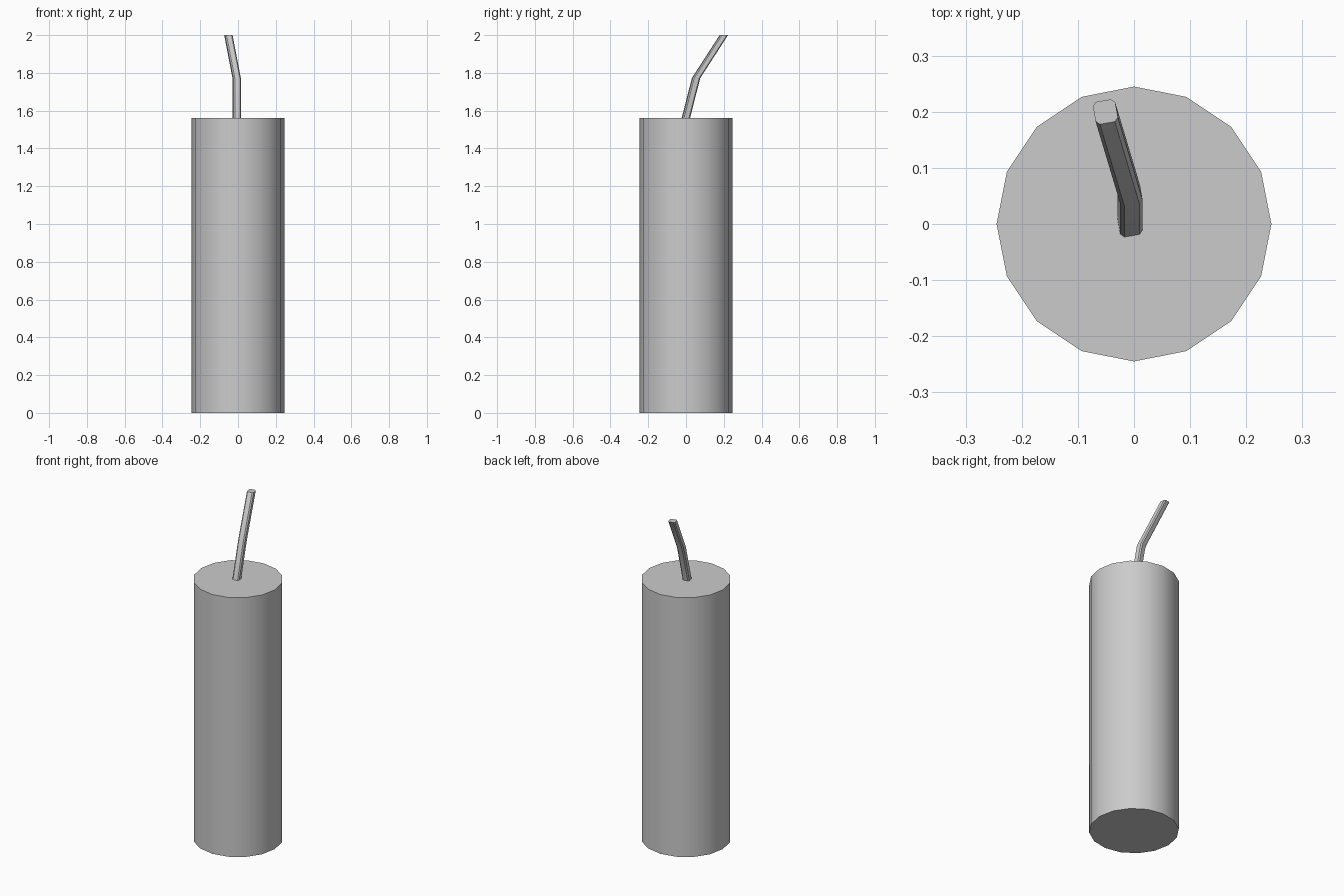
import bpy, bmesh, math
from mathutils import Matrix, Vector

if "Cube" in bpy.data.objects:
    bpy.data.objects.remove(bpy.data.objects["Cube"])


def loft(name, section, centres):
    """Sweep a horizontal section through the centres and cap both ends."""
    bm = bmesh.new()
    rings = [[bm.verts.new(Vector(c) + p) for p in section] for c in centres]
    n = len(section)
    for low, high in zip(rings, rings[1:]):
        for i in range(n):
            j = (i + 1) % n
            bm.faces.new((low[i], low[j], high[j], high[i]))
    bm.faces.new(rings[0][::-1])
    bm.faces.new(rings[-1])
    mesh = bpy.data.meshes.new(name)
    bm.to_mesh(mesh)
    bm.free()
    obj = bpy.data.objects.new(name, mesh)
    bpy.context.collection.objects.link(obj)
    bpy.ops.object.select_all(action='DESELECT')
    obj.select_set(True)
    bpy.context.view_layer.objects.active = obj
    bpy.ops.object.shade_smooth_by_angle(angle=math.radians(30))
    return obj


# Body: sixteen-sided cylinder
R, TOP = 0.245, 1.56
circle = [Vector((R * math.cos(math.tau * i / 16), R * math.sin(math.tau * i / 16), 0))
          for i in range(16)]
loft("candle_body", circle, [(0, 0, 0), (0, 0, TOP)])

# Wick: chamfered square, slightly twisted, bending to the back left
a, b = 0.0202, 0.0135
turn = Matrix.Rotation(math.radians(10), 3, 'Z')
octagon = [turn @ Vector((x, y, 0)) for x, y in
           [(a, -b), (a, b), (b, a), (-b, a), (-a, b), (-a, -b), (-b, -a), (b, -a)]]
loft("wick", octagon, [(-0.007, -0.001, TOP), (-0.007, 0.053, 1.772), (-0.051, 0.2, 2.0)])
